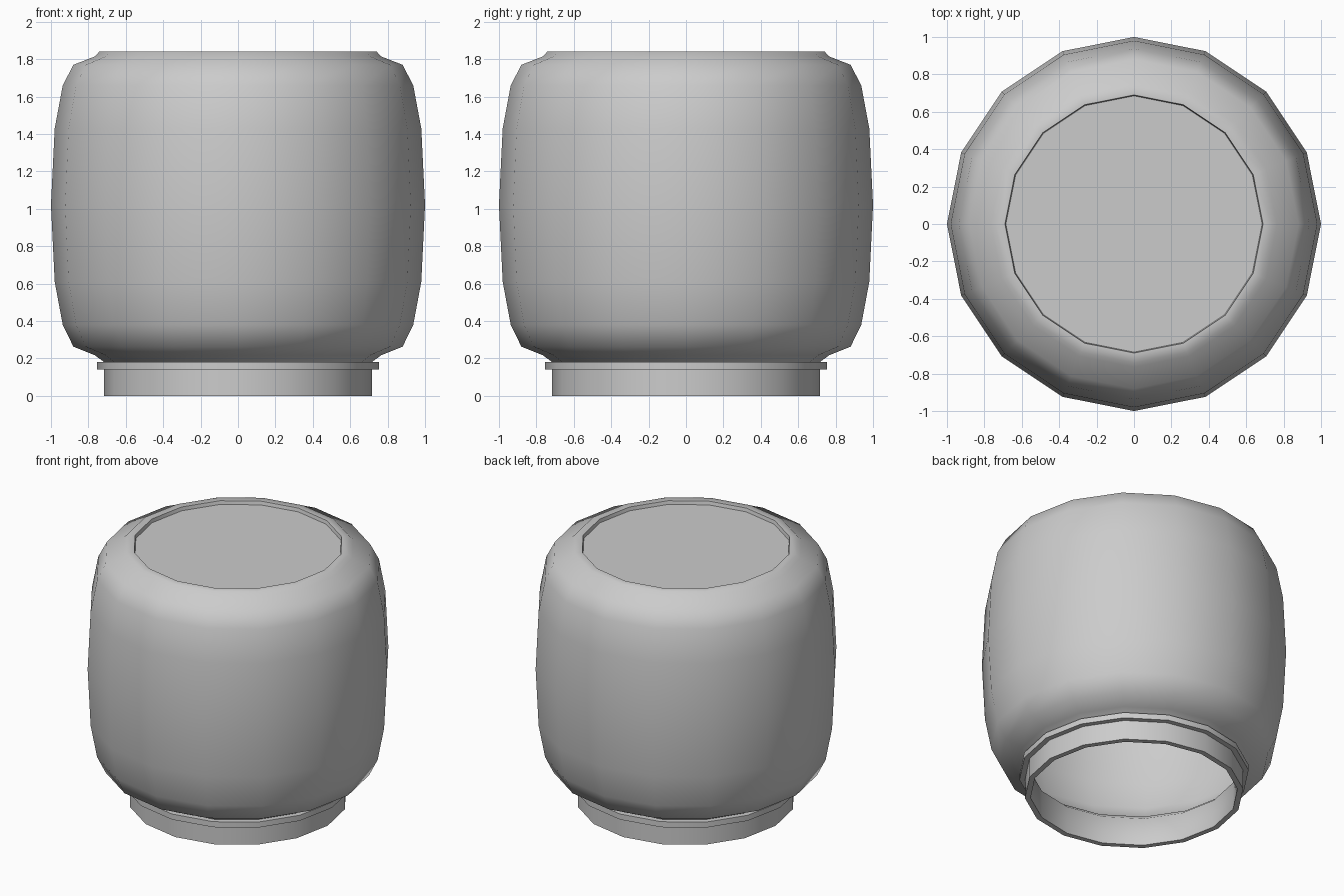
import bpy, bmesh, math

if "Cube" in bpy.data.objects:
    bpy.data.objects.remove(bpy.data.objects["Cube"])

SIDES = 16


def lathe(name, profile, smooth_angle):
    """Revolve an (r, z) profile around z; r = 0 collapses to a pole."""
    bm = bmesh.new()
    rings = []
    for r, z in profile:
        if r == 0:
            rings.append([bm.verts.new((0, 0, z))] * SIDES)
        else:
            rings.append([bm.verts.new((r * math.cos(2 * math.pi * i / SIDES),
                                        r * math.sin(2 * math.pi * i / SIDES), z))
                          for i in range(SIDES)])
    for a, b in zip(rings, rings[1:]):
        for i in range(SIDES):
            j = (i + 1) % SIDES
            quad = list(dict.fromkeys([a[i], a[j], b[j], b[i]]))
            bm.faces.new(quad)
    bmesh.ops.recalc_face_normals(bm, faces=bm.faces)
    mesh = bpy.data.meshes.new(name)
    bm.to_mesh(mesh)
    bm.free()
    obj = bpy.data.objects.new(name, mesh)
    bpy.context.collection.objects.link(obj)
    bpy.ops.object.select_all(action='DESELECT')
    obj.select_set(True)
    bpy.context.view_layer.objects.active = obj
    bpy.ops.object.shade_smooth_by_angle(angle=math.radians(smooth_angle))
    return obj


# Upturned hollow jar: inner wall, open mouth, neck with collar, body, recessed base
inner = [(0, 1.78), (0.72, 1.78), (0.84, 1.73), (0.89, 1.64), (0.94, 1.42),
         (0.96, 1.0), (0.94, 0.61), (0.89, 0.40), (0.84, 0.30), (0.74, 0.25),
         (0.68, 0.20), (0.68, 0)]
neck = [(0.717, 0), (0.717, 0.14), (0.753, 0.14), (0.753, 0.18), (0.715, 0.18)]
body = [(0.765, 0.217), (0.88, 0.263), (0.937, 0.38), (0.98, 0.61), (1.0, 1.02),
        (0.98, 1.43), (0.937, 1.66), (0.88, 1.77), (0.765, 1.815)]
base = [(0.742, 1.84), (0.69, 1.84), (0.685, 1.815), (0, 1.815)]
lathe("jar", inner + neck + body + base, 50)
